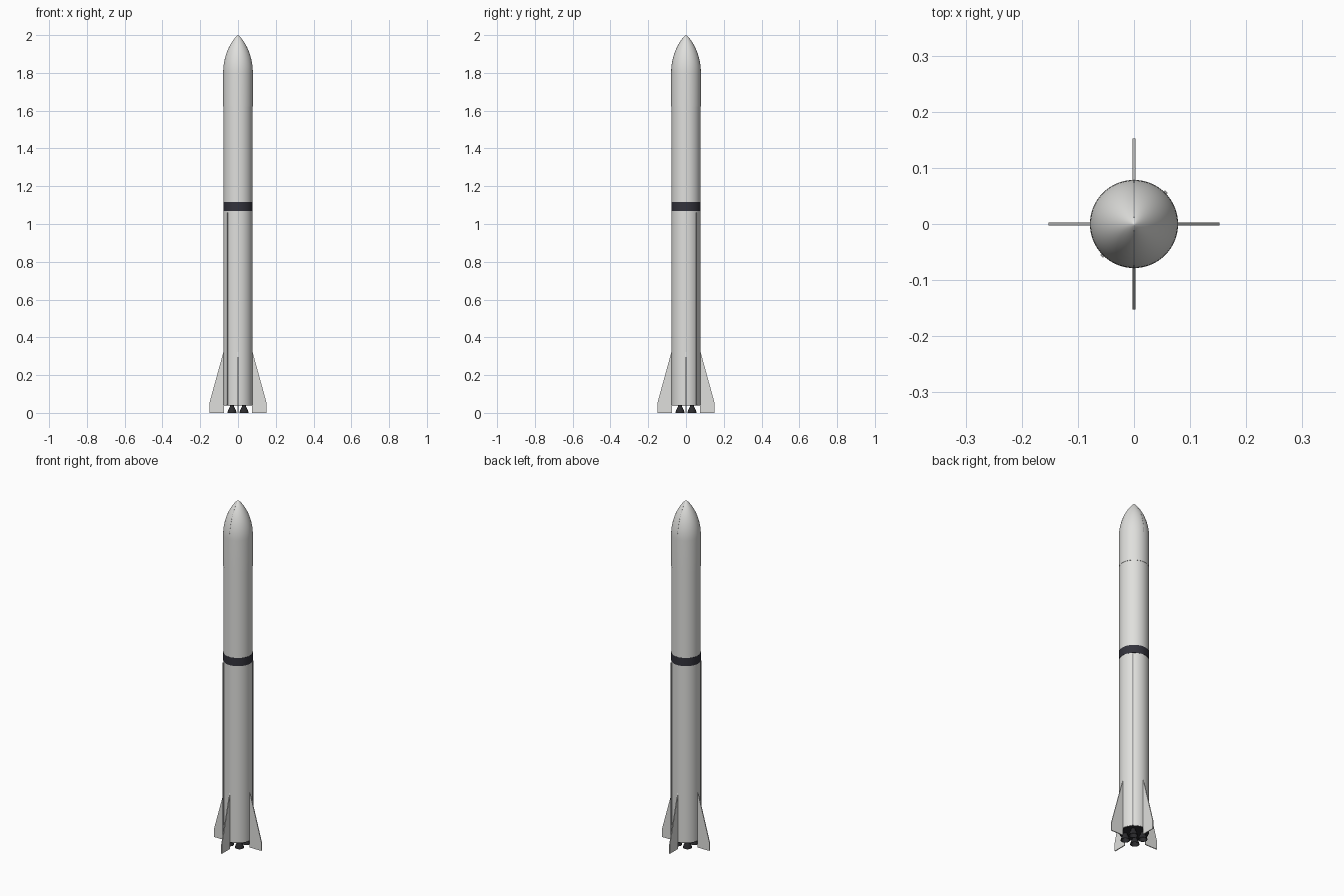
import bpy, bmesh, math
from mathutils import Matrix

if "Cube" in bpy.data.objects:
    bpy.data.objects.remove(bpy.data.objects["Cube"])


def material(name, rgb):
    m = bpy.data.materials.new(name)
    m.diffuse_color = (*rgb, 1)
    m.use_nodes = True
    m.node_tree.nodes["Principled BSDF"].inputs["Base Color"].default_value = m.diffuse_color
    return m


white = material("warm white", (0.74, 0.74, 0.72))
navy = material("dark band", (0.033, 0.033, 0.045))
grey = material("conduit grey", (0.36, 0.36, 0.36))
black = material("engine black", (0.025, 0.025, 0.028))


def finish(name, bm, mat, smooth=False):
    bmesh.ops.recalc_face_normals(bm, faces=bm.faces)
    me = bpy.data.meshes.new(name)
    bm.to_mesh(me)
    bm.free()
    me.materials.append(mat)
    ob = bpy.data.objects.new(name, me)
    bpy.context.collection.objects.link(ob)
    if smooth:
        bpy.ops.object.select_all(action='DESELECT')
        ob.select_set(True)
        bpy.context.view_layer.objects.active = ob
        bpy.ops.object.shade_smooth_by_angle(angle=math.radians(35))
    return ob


def lathe(name, profile, mat, steps=64, at=(0, 0, 0)):
    """Revolve (radius, z) points about the vertical axis."""
    bm = bmesh.new()
    vs = [bm.verts.new((r, 0, z)) for r, z in profile]
    es = [bm.edges.new(p) for p in zip(vs, vs[1:])]
    bmesh.ops.spin(bm, geom=vs + es, cent=(0, 0, 0), axis=(0, 0, 1),
                   angle=math.tau, steps=steps)
    bmesh.ops.remove_doubles(bm, verts=bm.verts, dist=1e-5)
    bmesh.ops.translate(bm, verts=bm.verts, vec=at)
    return finish(name, bm, mat, True)


def plate(name, outline, thick, mat, angle=0):
    """Extrude an (x, z) outline along y, then turn it about z."""
    bm = bmesh.new()
    f = bm.faces.new([bm.verts.new((x, -thick / 2, z)) for x, z in outline])
    ext = bmesh.ops.extrude_face_region(bm, geom=[f])["geom"]
    bmesh.ops.translate(bm, vec=(0, thick, 0),
                        verts=[g for g in ext if isinstance(g, bmesh.types.BMVert)])
    bmesh.ops.rotate(bm, verts=bm.verts, matrix=Matrix.Rotation(angle, 3, 'Z'))
    return finish(name, bm, mat)


R, NOSE_Z, NOSE_L = 0.0785, 1.80, 0.20


def nose_radius(z):
    """Slightly blunted ogive."""
    h = z - NOSE_Z
    rho = (R * R + NOSE_L ** 2) / (2 * R)
    ogive = math.sqrt(rho * rho - h * h) + R - rho
    ellipse = R * math.sqrt(max(0, 1 - (h / NOSE_L) ** 2))
    return 0.8 * ogive + 0.2 * ellipse


# Tank sections, band and fairing
lathe("lower_stage", [(0, 0.042), (0.077, 0.042), (0.077, 1.07), (0, 1.07)], white)
lathe("interstage_band", [(0, 1.07), (0.078, 1.07), (0.078, 1.117), (0, 1.117)], navy)
lathe("upper_stage", [(0, 1.117), (0.077, 1.117), (0.077, 1.625), (0, 1.625)], white)
nose = [(nose_radius(z), z) for z in
        (NOSE_Z + NOSE_L * math.sin(i / 20 * math.pi / 2) for i in range(20))]
lathe("fairing", [(0, 1.622), (R, 1.622)] + nose + [(0, 2.0)], white)

# Fairing split line on the front and back of the nose
edge = [(r + 0.0004, z) for r, z in nose[:17]]
inner = [(r - 0.004, z) for r, z in reversed(nose[:17])]
for side, turn in (("front", -math.pi / 2), ("back", math.pi / 2)):
    plate("fairing_seam_" + side, edge + inner, 0.0012, grey, turn)

# Four swept fins
for i in range(4):
    plate(f"fin_{i + 1}", [(0.075, 0), (0.152, 0), (0.152, 0.05), (0.075, 0.33)],
          0.005, white, i * math.pi / 2)

# Cable conduits on two opposite sides
for i, deg in enumerate((45, 225)):
    plate(f"conduit_{i + 1}", [(0.072, 0.042), (0.0815, 0.042), (0.0815, 1.06), (0.072, 1.06)],
          0.007, grey, math.radians(deg))

# Dark base and four engine bells
lathe("engine_base", [(0, 0.038), (0.075, 0.038), (0.075, 0.0425), (0, 0.0425)], black)
bell = [(0, 0.04), (0.011, 0.04), (0.011, 0.032), (0.016, 0.024), (0.021, 0.012),
        (0.0245, 0.0), (0.0225, 0.0), (0.018, 0.013), (0.009, 0.03), (0, 0.03)]
for i, (sx, sy) in enumerate(((1, 1), (-1, 1), (-1, -1), (1, -1))):
    lathe(f"engine_bell_{i + 1}", bell, black, 24, (0.032 * sx, 0.032 * sy, 0))
